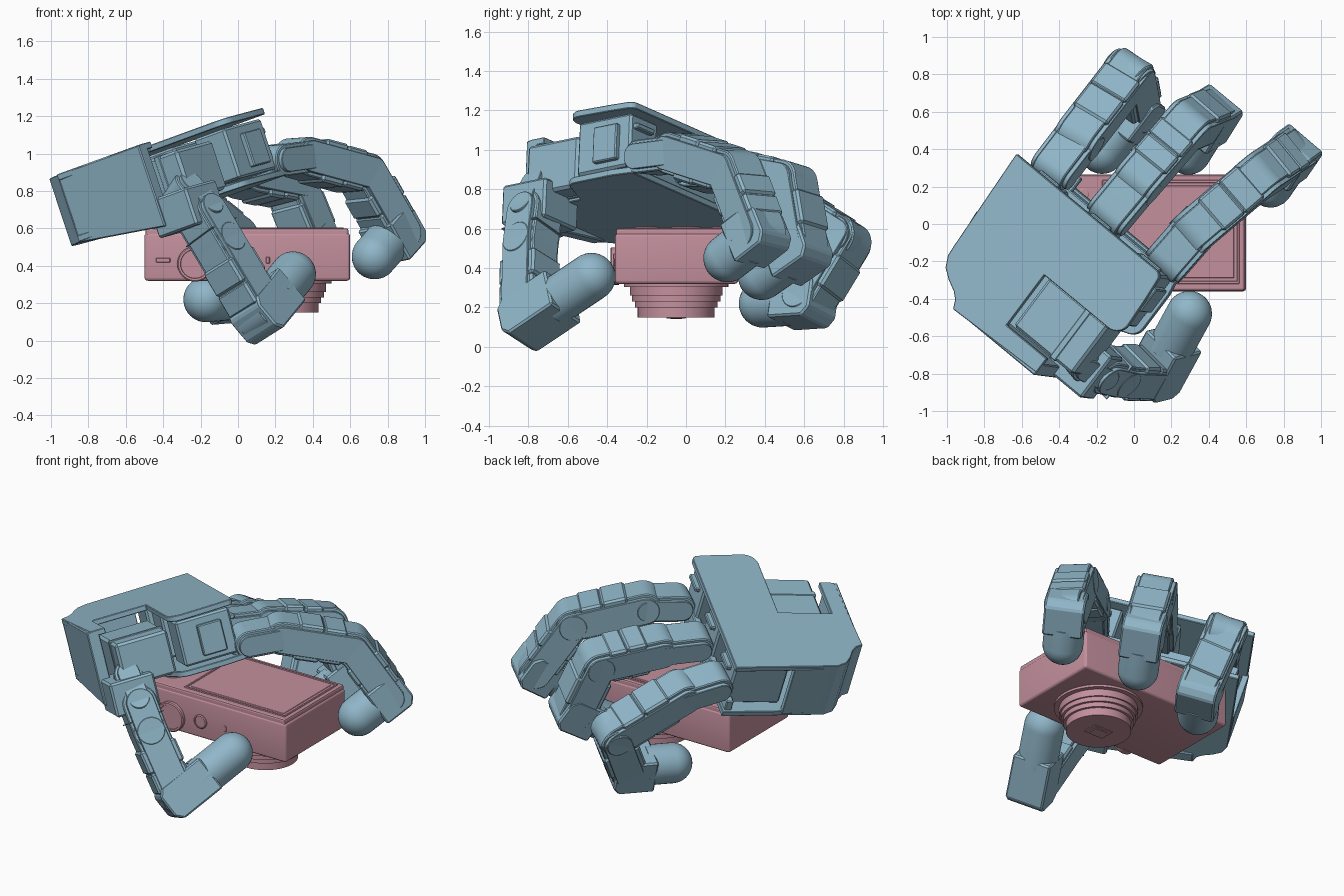
import bpy, bmesh, math
from mathutils import Vector as V, Matrix

if "Cube" in bpy.data.objects:
    bpy.data.objects.remove(bpy.data.objects["Cube"])

def material(name, col):
    m = bpy.data.materials.new(name)
    m.diffuse_color = col
    m.use_nodes = True
    m.node_tree.nodes["Principled BSDF"].inputs["Base Color"].default_value = m.diffuse_color
    return m

BLUE = material("hand_blue", (0.28, 0.47, 0.58, 1))
PINK = material("camera_pink", (0.55, 0.28, 0.34, 1))

def frame(o, x, z):
    """Matrix at o with exact x axis and z axis made square to it."""
    x = V(x).normalized()
    z = V(z)
    z = (z - x * z.dot(x)).normalized()
    y = z.cross(x)
    m = Matrix((x, y, z)).transposed().to_4x4()
    m.translation = V(o)
    return m

def finish(name, bm, M, mat, bevel=0, seg=1):
    bmesh.ops.recalc_face_normals(bm, faces=bm.faces)
    if bevel:
        es = [e for e in bm.edges if e.calc_face_angle(0) > 0.6]
        bmesh.ops.bevel(bm, geom=es, offset=bevel, segments=seg, profile=0.5,
                        affect='EDGES', clamp_overlap=True)
    bm.transform(M)
    me = bpy.data.meshes.new(name)
    bm.to_mesh(me)
    bm.free()
    me.materials.append(mat)
    ob = bpy.data.objects.new(name, me)
    bpy.context.collection.objects.link(ob)
    return ob

def prism(name, pts, z0, z1, M, mat=BLUE, bevel=0.006, seg=1):
    bm = bmesh.new()
    f = bm.faces.new([bm.verts.new((p[0], p[1], z0)) for p in pts])
    r = bmesh.ops.extrude_face_region(bm, geom=[f])
    vs = [g for g in r['geom'] if isinstance(g, bmesh.types.BMVert)]
    bmesh.ops.translate(bm, verts=vs, vec=(0, 0, z1 - z0))
    bm.faces.ensure_lookup_table()
    return finish(name, bm, M, mat, bevel, seg)

def box(name, x, y, z, M=Matrix(), mat=BLUE, bevel=0.006, seg=1):
    pts = [(x[0], y[0]), (x[1], y[0]), (x[1], y[1]), (x[0], y[1])]
    return prism(name, pts, z[0], z[1], M, mat, bevel, seg)

def lathe(name, profile, M, mat, n=40):
    bm = bmesh.new()
    vs = [bm.verts.new((r, 0, z)) for r, z in profile]
    es = [bm.edges.new(p) for p in zip(vs, vs[1:])]
    bmesh.ops.spin(bm, geom=vs + es, cent=(0, 0, 0), axis=(0, 0, 1),
                   angle=math.tau, steps=n)
    bmesh.ops.remove_doubles(bm, verts=bm.verts, dist=1e-4)
    return finish(name, bm, M, mat)

def stadium(L, r, n=16):
    a = [math.pi / 2 + math.pi * i / n for i in range(n + 1)]
    return ([(r * math.cos(t), r * math.sin(t)) for t in a]
            + [(L - r * math.cos(t), -r * math.sin(t)) for t in a])

def arc(cx, cy, r, a0, a1, n=7):
    return [(cx + r * math.cos(math.radians(a0 + (a1 - a0) * i / n)),
             cy + r * math.sin(math.radians(a0 + (a1 - a0) * i / n))) for i in range(n + 1)]

# ---------------- palm (local axes: across, forward, normal) ----------------
PALM = frame((-0.63, 0.375, 0.965), (0.742, -0.614, 0.271), (-0.313, 0.04, 0.949))

back_edge = [(0.03, -0.6), (0.035, -0.66), (0.065, -0.72), (0.12, -0.76),
             (0.18, -0.79), (0.215, -0.82), (0.237, -0.868)]
top_outline = ([(0, 0)] + back_edge + [(0.82, -0.845), (0.82, -0.75), (0.53, -0.75), (0.53, -0.41)]
               + arc(0.99, -0.33, 0.08, -90, 0) + [(1.06, -0.15)]
               + arc(1.01, -0.04, 0.04, 0, 90, 4))
low_outline = ([(0, 0)] + back_edge + [(0.82, -0.845), (0.82, -0.5)]
               + arc(0.97, -0.35, 0.08, -80, 0) + [(1.05, -0.12), (1.03, 0)])
prism("palm_top_plate", top_outline, -0.035, 0, PALM, bevel=0.004)
prism("palm_bottom_plate", low_outline, -0.38, -0.345, PALM, bevel=0.004)
prism("palm_rear_wall", [(0.237, -0.385), (0.82, -0.46), (0.82, -0.002), (0.237, -0.002)],
      0.79, 0.864, PALM @ Matrix.Rotation(math.pi / 2, 4, 'X'))
prism("palm_left_wall", [(0.01, -0.38), *back_edge, (0.3, -0.8), (0.08, -0.66), (0.05, -0.38)],
      -0.36, -0.02, PALM, bevel=0.003)
box("palm_front_rail", (0.02, 1.0), (-0.06, -0.015), (-0.36, -0.28), PALM)
for i, a in enumerate((0.19, 0.56, 0.92)):
    box(f"base_motor_{i}", (a - 0.12, a + 0.1), (-0.37, -0.03), (-0.33, -0.05), PALM, bevel=0.012)
    box(f"base_motor_cap_{i}", (a - 0.08, a + 0.13), (-0.25, -0.1), (-0.29, -0.1), PALM)
    box(f"base_horn_{i}", (a - 0.06, a + 0.1), (-0.05, 0.07), (-0.32, -0.29), PALM)
    box(f"base_horn_upper_{i}", (a - 0.06, a + 0.08), (-0.05, 0.0), (-0.13, -0.1), PALM)

# thumb motors held in the notch
box("thumb_motor", (0.535, 0.96), (-0.745, -0.415), (-0.36, -0.09), PALM, bevel=0.015)
box("thumb_motor_seam", (0.8, 0.84), (-0.749, -0.411), (-0.365, -0.086), PALM)
box("thumb_lower_motor", (0.74, 1.02), (-0.85, -0.57), (-0.51, -0.3), PALM, bevel=0.012)

# ---------------- fingers ----------------
def finger(name, joints, tip, w, width=0.23):
    pts = [V(p) for p in joints]
    tip = V(tip)
    h = width / 2
    for i, (p, q) in enumerate(zip(pts, pts[1:])):
        L = (q - p).length
        M = frame(p, q - p, w)
        r = 0.085 if i == 0 else 0.105
        prism(f"{name}_link_{i}", stadium(L, r), -h + 0.02, h - 0.02, M, bevel=0.006)
        if i:  # squared motor body between the knuckles
            cuts = (0.09, L - 0.08) if L < 0.38 else (0.09, L * 0.55, L - 0.06)
            for k, (a, b) in enumerate(zip(cuts, cuts[1:])):
                e = 0.012 - 0.006 * k
                box(f"{name}_motor_{i}_{k}", (a, b), (-r - e, r + e), (-h + e / 2, h - e / 2), M, bevel=0.012)
        for s in (-1, 1):
            z = sorted((s * (h - 0.022), s * (h + 0.004)))
            prism(f"{name}_bracket_{i}_{s}", stadium(L, r - 0.02), z[0], z[1], M, bevel=0.003)
    # squared end block and rounded rubber tip
    p = pts[-1]
    d = tip - p
    L = d.length
    M = frame(p, d, w)
    prism(f"{name}_end_block", [(-0.1, -0.07), (-0.06, -0.115), (L * 0.55, -0.115), (L * 0.55, 0.115), (-0.06, 0.115), (-0.1, 0.07)],
          -h - 0.006, h + 0.006, M, bevel=0.01)
    R = 0.122
    prof = [(0, L * 0.4), (R, L * 0.4)] + [(R * math.cos(math.pi * k / 20), L + R * math.sin(math.pi * k / 20)) for k in range(10)] + [(0, L + R)]
    lathe(f"{name}_tip", prof, frame(p, V(w).cross(d), d), BLUE, 32)

finger("outer_finger", [(-0.42, 0.30, 0.79), (-0.29, 0.47, 0.75), (-0.03, 0.805, 0.54), (0.005, 0.62, 0.235)],
       (-0.17, 0.39, 0.22), (-0.76, 0.58, -0.3))
finger("middle_finger", [(-0.12, 0.06, 0.88), (0.03, 0.24, 0.88), (0.28, 0.53, 0.83), (0.415, 0.585, 0.5)],
       (0.29, 0.385, 0.36), (-0.74, 0.64, -0.2))
finger("inner_finger", [(0.19, -0.19, 0.96), (0.33, -0.03, 0.98), (0.66, 0.25, 0.89), (0.84, 0.37, 0.575)],
       (0.73, 0.21, 0.45), (-0.64, 0.76, -0.05))
finger("thumb", [(-0.30, -0.72, 0.78), (-0.19, -0.77, 0.66), (-0.1, -0.79, 0.51), (0.12, -0.8, 0.14)],
       (0.295, -0.48, 0.355), (0.64, -0.64, 0.4))

# ---------------- camera ----------------
box("camera_body", (-0.5, 0.6), (-0.36, 0.265), (0.32, 0.575), mat=PINK, bevel=0.018, seg=4)
box("camera_back_shell", (-0.495, 0.59), (-0.355, 0.26), (0.55, 0.6), mat=PINK, bevel=0.01, seg=2)
# screen made of a raised frame and an inset panel
SX, SY = (-0.17, 0.565), (-0.32, 0.235)
for i, (x, y) in enumerate([(SX, (SY[0], SY[0] + 0.015)), (SX, (SY[1] - 0.015, SY[1])),
                            ((SX[0], SX[0] + 0.015), SY), ((SX[1] - 0.015, SX[1]), SY)]):
    box(f"screen_frame_{i}", x, y, (0.59, 0.605), mat=PINK, bevel=0.003)
box("screen_panel", (SX[0] + 0.03, SX[1] - 0.03), (SY[0] + 0.03, SY[1] - 0.03), (0.59, 0.603), mat=PINK, bevel=0.003)
# stepped lens barrel pointing down, with a flat window at the front
prof = [(0, 0)]
z = 0
for r, h in [(0.265, 0.03), (0.235, 0.045), (0.225, 0.03), (0.21, 0.03), (0.195, 0.05)]:
    prof += [(r, z), (r, z + h)]
    z += h
prof += [(0, z)]
lathe("lens_barrel", prof, frame((0.235, -0.05, 0.335), (1, 0, 0), (0, 0, -1)), PINK, 64)
for i, (a, b) in enumerate(((0.07, 0.05), (0.045, 0.03))):
    box(f"lens_window_{i}", (-a, a), (-b, b), (0.145 - 0.004 * i, 0.17),
        Matrix.Translation((0.235, -0.05, 0)), PINK, bevel=0.002)
# dial and buttons on the side
def button(name, x, z, r, out):
    lathe(name, [(0, -0.02), (r, -0.02), (r, out - 0.005), (r - 0.006, out), (r * 0.82, out), (r * 0.8, out - 0.006), (0, out - 0.006)],
          frame((x, -0.36, z), (1, 0, 0), (0, -1, 0)), PINK)
button("mode_dial", -0.23, 0.41, 0.095, 0.024)
button("shutter_button", -0.02, 0.43, 0.045, 0.01)
for nm, x, a, b in (("strap_slot", -0.4, 0.038, 0.013), ("power_switch", 0.16, 0.01, 0.018)):
    box(nm, (x - a, x + a), (-0.365, -0.35), (0.43 - b, 0.43 + b), mat=PINK, bevel=0.003)
for i, (x, y, r) in enumerate([(-0.33, -0.2, 0.06), (-0.33, 0.0, 0.075), (-0.27, 0.16, 0.03)]):
    lathe(f"back_control_{i}", [(0, 0), (r, 0), (r, 0.012), (r - 0.006, 0.016), (0, 0.016)],
          Matrix.Translation((x, y, 0.595)), PINK)

# smooth shading that keeps hard edges
bpy.ops.object.select_all(action='SELECT')
bpy.context.view_layer.objects.active = bpy.data.objects["camera_body"]
bpy.ops.object.shade_smooth_by_angle(angle=math.radians(18))
